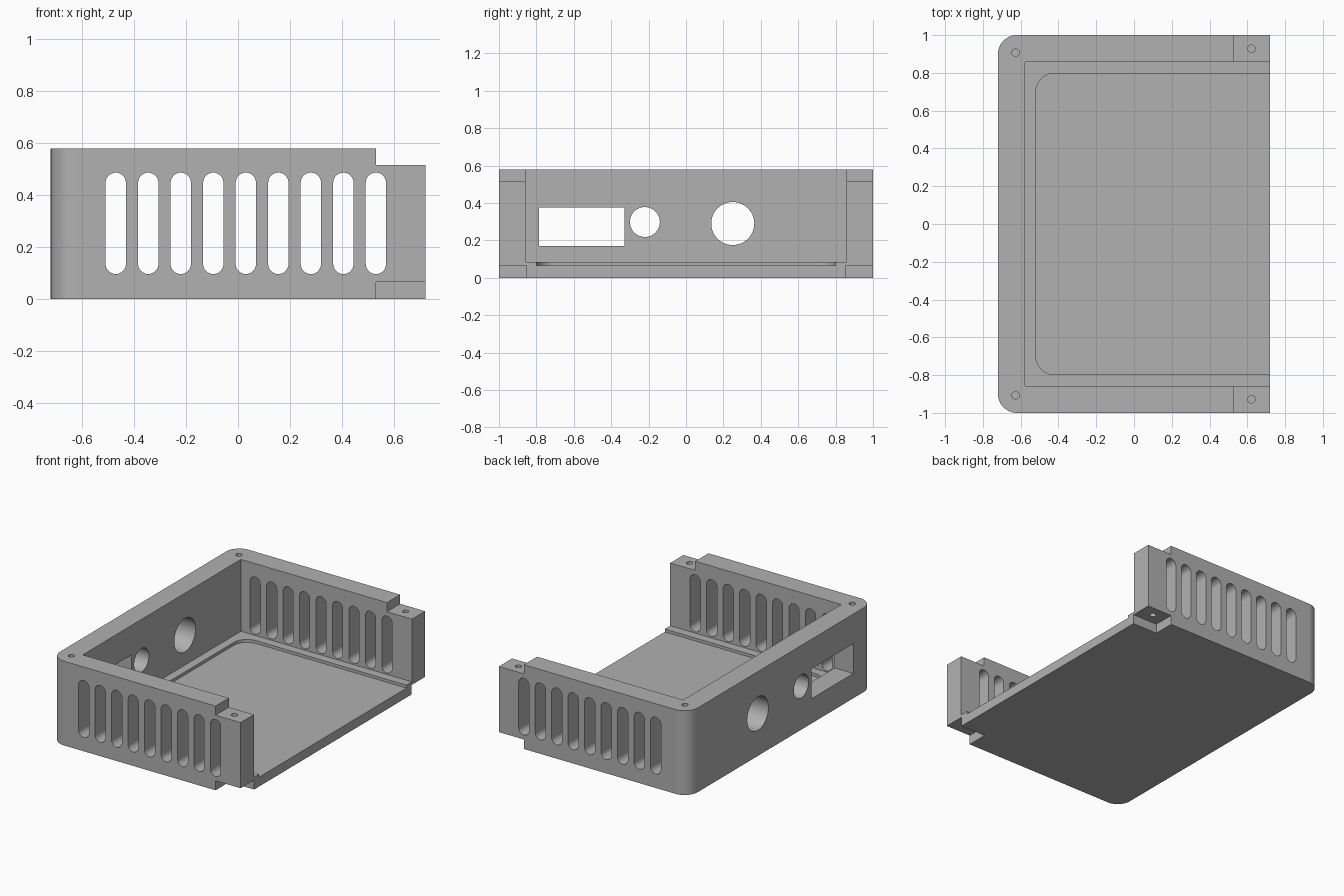
import bpy, bmesh
from math import sin, cos, pi
from mathutils import Vector

default = bpy.data.objects.get("Cube")
if default:
    bpy.data.objects.remove(default, do_unlink=True)

grey = bpy.data.materials.new("Plain grey")
grey.use_nodes = True
grey.diffuse_color = (0.44, 0.44, 0.44, 1)
grey.node_tree.nodes["Principled BSDF"].inputs["Base Color"].default_value = grey.diffuse_color

HALF_X, HALF_Y, HEIGHT = 0.72, 1.0, 0.578
INNER_Y, FLOOR, RECESS_FLOOR = 0.857, 0.085, 0.065


def arc(cx, cy, r, start, end, n):
    """Points along an arc; angles are in half turns."""
    steps = [pi * (start + (end - start) * i / n) for i in range(n + 1)]
    return [(cx + r * cos(a), cy + r * sin(a)) for a in steps]


def rounded_tray(left, right, half_y, r):
    """Rectangle outline with its two left corners rounded."""
    return ([(right, -half_y), (right, half_y)]
            + arc(left + r, half_y - r, r, 0.5, 1, 16)
            + arc(left + r, r - half_y, r, 1, 1.5, 16))


def rectangle(a0, a1, b0, b1):
    return [(a0, b0), (a1, b0), (a1, b1), (a0, b1)]


def circle(cx, cy, r, n=48):
    return arc(cx, cy, r, 0, 2, n)[:-1]


def prism(name, outline, axis, low, high):
    """Extrude a closed outline along an axis from low to high."""
    place = {"x": lambda a, b, d: (d, a, b),
             "y": lambda a, b, d: (a, d, b),
             "z": lambda a, b, d: (a, b, d)}[axis]
    bm = bmesh.new()
    base = bm.faces.new([bm.verts.new(place(a, b, low)) for a, b in outline])
    out = bmesh.ops.extrude_face_region(bm, geom=[base])
    moved = [g for g in out["geom"] if isinstance(g, bmesh.types.BMVert)]
    bmesh.ops.translate(bm, verts=moved, vec=Vector(place(0, 0, high - low)))
    bmesh.ops.recalc_face_normals(bm, faces=bm.faces)
    mesh = bpy.data.meshes.new(name)
    bm.to_mesh(mesh)
    bm.free()
    mesh.materials.append(grey)
    obj = bpy.data.objects.new(name, mesh)
    bpy.context.collection.objects.link(obj)
    return obj


# Solid block that becomes the open tray
tray = prism("enclosure_tray", rounded_tray(-HALF_X, HALF_X, HALF_Y, 0.1), "z", 0, HEIGHT)
bpy.context.view_layer.objects.active = tray
tray.select_set(True)


def cut(outline, axis, low, high):
    cutter = prism("cutter", outline, axis, low, high)
    cutter.hide_render = True
    mod = tray.modifiers.new("cut", "BOOLEAN")
    mod.operation, mod.solver, mod.object = "DIFFERENCE", "EXACT", cutter
    bpy.ops.object.modifier_apply(modifier=mod.name)
    bpy.data.objects.remove(cutter, do_unlink=True)


# Main cavity and the shallow rounded recess in the floor
cut(rectangle(-0.578, 1, -INNER_Y, INNER_Y), "z", FLOOR, 1)
cut(rounded_tray(-0.52, 1, 0.798, 0.1), "z", RECESS_FLOOR, 0.3)

# Ventilation slots through both side walls
for i in range(9):
    x = -0.47 + 0.125 * i
    slot = arc(x, 0.446, 0.039, 0, 1, 20) + arc(x, 0.134, 0.039, 1, 2, 20)
    cut(slot, "y", -1.2, 1.2)

# Connector openings in the end wall
cut(rectangle(-0.785, -0.33, 0.17, 0.375), "x", -1, -0.5)
cut(circle(-0.22, 0.298, 0.08), "x", -1, -0.5)
cut(circle(0.25, 0.29, 0.115), "x", -1, -0.5)

# Lap notches and blind screw holes at the corners
for side in (-1, 1):
    ys = sorted((side * 0.853, side * 1.2))
    cut(rectangle(0.53, 1, *ys), "z", -0.2, RECESS_FLOOR)
    ys = sorted((side * 0.84, side * 1.2))
    cut(rectangle(0.53, 1, *ys), "z", 0.515, 1)
    cut(circle(-0.627, side * 0.907, 0.02, 24), "z", 0.35, 1)
    cut(circle(0.622, side * 0.928, 0.02, 24), "z", 0.35, 1)
    cut(circle(0.622, side * 0.928, 0.02, 24), "z", -0.2, 0.2)

bpy.ops.object.shade_smooth_by_angle(angle=pi / 6)
weighted = tray.modifiers.new("flat_wall_normals", "WEIGHTED_NORMAL")
weighted.keep_sharp = True
